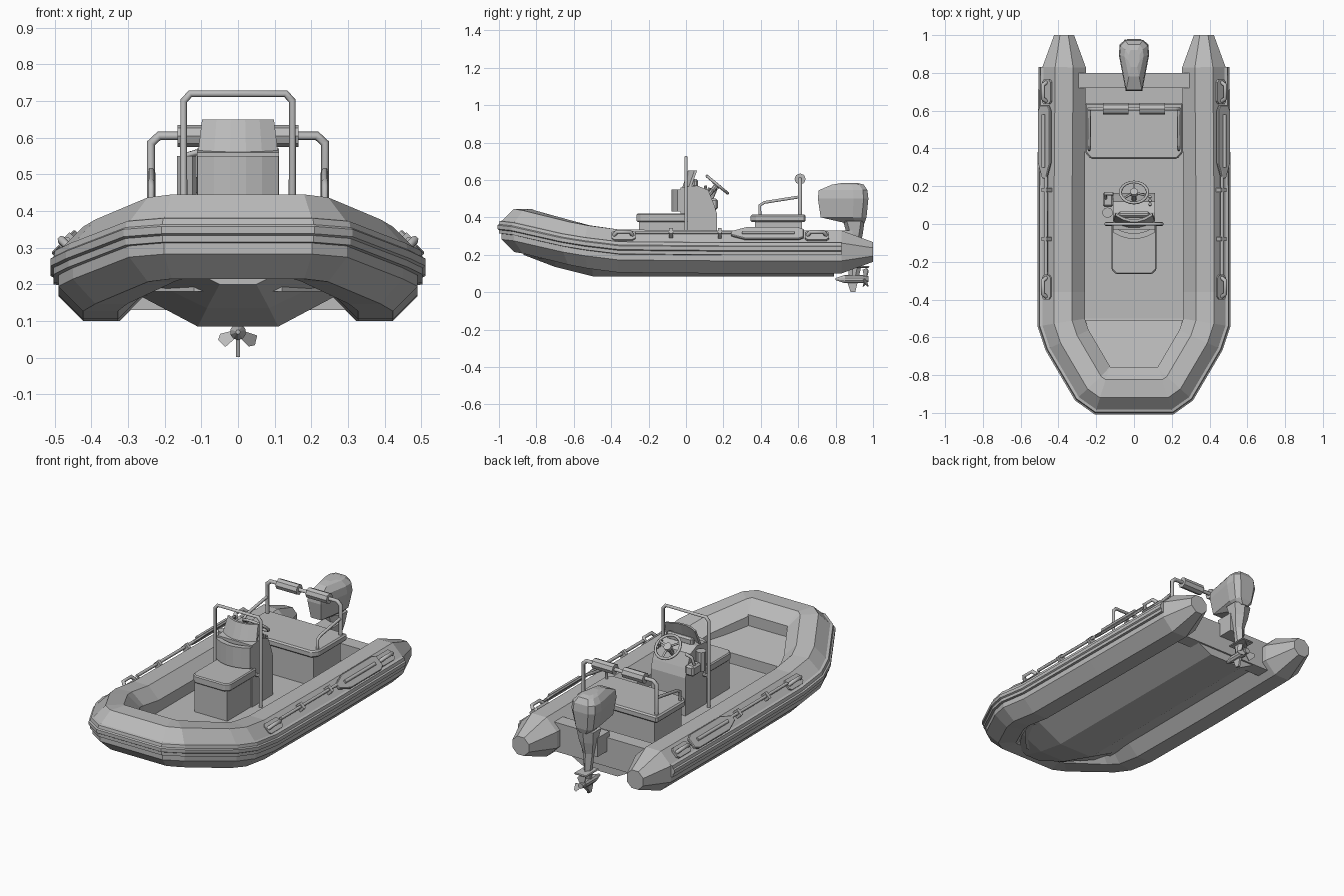
import bpy, bmesh, math
from mathutils import Vector, Matrix

if "Cube" in bpy.data.objects:
    bpy.data.objects.remove(bpy.data.objects["Cube"])

GREY = (0.5, 0.5, 0.5, 1)
mat = bpy.data.materials.new("plain grey")
mat.use_nodes = True
mat.diffuse_color = GREY
mat.node_tree.nodes["Principled BSDF"].inputs["Base Color"].default_value = GREY


def link(name, data, mirror=False):
    ob = bpy.data.objects.new(name, data)
    data.materials.append(mat)
    bpy.context.collection.objects.link(ob)
    if mirror:
        ob.modifiers.new("mirror", "MIRROR")
    return ob


def finish(name, bm, mirror=False, bevel=0):
    bmesh.ops.recalc_face_normals(bm, faces=bm.faces)
    me = bpy.data.meshes.new(name)
    bm.to_mesh(me)
    bm.free()
    ob = link(name, me, mirror)
    if bevel:
        b = ob.modifiers.new("bevel", "BEVEL")
        b.width, b.segments = bevel, 1
    return ob


def loft(name, rings, mirror=False, bevel=0):
    """Skin matching closed rings and cap both ends."""
    bm = bmesh.new()
    rows = [[bm.verts.new(p) for p in r] for r in rings]
    for a, b in zip(rows, rows[1:]):
        for i in range(len(a)):
            j = (i + 1) % len(a)
            bm.faces.new((a[i], a[j], b[j], b[i]))
    bm.faces.new(rows[0])
    bm.faces.new(rows[-1])
    return finish(name, bm, mirror, bevel)


def box(name, x, y, z, mirror=False, bevel=0):
    ring = lambda h: [(x[0], y[0], h), (x[1], y[0], h), (x[1], y[1], h), (x[0], y[1], h)]
    return loft(name, [ring(z[0]), ring(z[1])], mirror, bevel)


def side_prism(name, yz, half, bevel=0):
    """Extrude a side profile across the boat."""
    return loft(name, [[(s * half, y, z) for y, z in yz] for s in (-1, 1)], False, bevel)


def pipe(name, pts, r, closed=False):
    cu = bpy.data.curves.new(name, "CURVE")
    cu.dimensions, cu.bevel_depth, cu.bevel_resolution = "3D", r, 1
    cu.use_fill_caps = True
    sp = cu.splines.new("POLY")
    sp.points.add(len(pts) - 1)
    for p, co in zip(sp.points, pts):
        p.co = (*co, 1)
    sp.use_cyclic_u = closed
    return link(name, cu)


def cylinder(name, a, b, r, n=12, r2=None):
    a, b = Vector(a), Vector(b)
    d = b - a
    bm = bmesh.new()
    bmesh.ops.create_cone(bm, cap_ends=True, segments=n, radius1=r, radius2=r if r2 is None else r2,
                          depth=d.length,
                          matrix=Matrix.Translation((a + b) / 2) @ d.to_track_quat("Z", "Y").to_matrix().to_4x4())
    return finish(name, bm)


# Inflatable collar: one section mitred around a U shaped path
half = [(.37, .83, .215), (.375, .2, .215), (.375, -.36, .22), (.375, -.52, .242), (.345, -.61, .262),
        (.21, -.84, .322), (.165, -.872, .33)]
path = [Vector(p) for p in half] + [Vector((-x, y, z)) for x, y, z in reversed(half)]


def sweep(name, section, tails=()):
    rings = []
    for i, p in enumerate(path):
        a = (p - path[max(i - 1, 0)]).to_2d()
        b = (path[min(i + 1, len(path) - 1)] - p).to_2d()
        na, nb = [Vector((-d.y, d.x)).normalized() if d.length else None for d in (a, b)]
        na, nb = na or nb, nb or na
        n = (na + nb) / (1 + na.dot(nb))
        rings.append([p + Vector((n.x * u, n.y * u, v)) for u, v in section])
    for y, k in tails:
        for end, c in ((0, path[0]), (-1, path[-1])):
            ring = [Vector((c.x + s * u * k, y, c.z + v * k)) for s in [1 if c.x > 0 else -1] for u, v in section]
            rings.insert(0, ring) if end == 0 else rings.append(ring)
    return loft(name, rings)


R = .115 / math.cos(math.pi / 8)
octagon = [(R * math.cos((i + .5) * math.pi / 4), R * math.sin((i + .5) * math.pi / 4)) for i in range(8)]
sweep("inflatable_collar", octagon, [(1, .46)])
sweep("rub_strake", [(.1, -.02), (.128, -.015), (.128, .003), (.136, .008), (.136, .028),
                     (.128, .033), (.124, .05), (.1, .055)])

# Rigid hull, floor, bow deck and transom
hull = [(.79, .11, .085, .27, .17), (-.5, .11, .085, .27, .17), (-.7, .085, .135, .22, .2), (-.87, .05, .2, .1, .225)]
loft("rigid_hull", [[(-w, y, t + .03), (-w, y, t), (-b, y, z), (b, y, z), (w, y, t), (w, y, t + .03)]
                    for y, b, z, w, t in hull])
box("floor", (-.28, .28), (-.54, .78), (.17, .19))
rim = [(.285, -.51, .265), (.25, -.64, .285), (.12, -.785, .32)]
rim += [(-x, y, z) for x, y, z in reversed(rim)]
loft("bow_deck", [[(x, y, .18) for x, y, z in rim], rim])
box("transom", (-.33, .33), (.72, .8), (.13, .3))
box("engine_bracket", (-.05, .05), (.78, .89), (.22, .33))

# Rear seat
box("rear_seat_base", (-.23, .23), (.37, .62), (.18, .38))
cushion = [(-.26, .64), (-.26, .38), (-.23, .345), (.23, .345), (.26, .38), (.26, .64)]
loft("rear_seat_cushion", [[(x, y, z) for x, y in cushion] for z in (.375, .415)], bevel=.008)

# Rear roll bar with pads and braces
bar = [(.237, .61, .38), (.237, .61, .585), (.215, .61, .605)]
pipe("rear_roll_bar", bar + [(-x, y, z) for x, y, z in reversed(bar)], .012)
for s in (1, -1):
    cylinder("roll_bar_pad", (s * .03, .61, .605), (s * .165, .61, .605), .03, 8)
    pipe("seat_side_rail", [(s * .237, y, z) for y, z in ((.395, .41), (.395, .465), (.42, .48), (.61, .51))], .009)

# Console with front seat
box("front_seat_base", (-.105, .105), (-.25, 0), (.18, .38))
loft("front_seat_cushion", [[(-.12, 0, z), (-.12, -.24, z), (-.095, -.265, z), (.095, -.265, z),
                             (.12, -.24, z), (.12, 0, z)] for z in (.375, .42)], bevel=.006)
side_prism("console", [(-.03, .18), (-.03, .56), (.06, .57), (.12, .545), (.15, .47), (.165, .42), (.165, .18)], .112)


def arc_panel(name, w0, w1, z0, z1, y0, y1, depth, thick):
    rings = []
    for w, z, y in ((w0, z0, y0), (w1, z1, y1)):
        front = [(t * w, y - depth * (1 - t * t), z) for t in (-1, -.6, -.2, .2, .6, 1)]
        rings.append(front + [(x, q + thick, z) for x, q, _ in reversed(front)])
    return loft(name, rings)


arc_panel("front_backrest", .11, .11, .43, .55, -.045, -.045, .035, .03)
arc_panel("windscreen", .11, .098, .55, .65, .01, .045, .035, .014)
box("instrument_pod", (-.085, .085), (.035, .065), (.56, .605), bevel=.01)
arch = [(.148, 0, .2), (.148, 0, .7), (.13, 0, .72)]
pipe("console_grab_arch", arch + [(-x, y, z) for x, y, z in reversed(arch)], .01)
for s in (1, -1):
    cylinder("arch_foot_mount", (s * .1, 0, .38), (s * .15, 0, .38), .01, 8)

# Steering wheel on a tilted column
hub = Vector((0, .167, .575))
axis = Vector((0, .64, .77))
up = Vector((0, -.77, .64))
ring = [hub + .072 * (Vector((1, 0, 0)) * math.cos(a) + up * math.sin(a))
        for a in [i * math.tau / 20 for i in range(20)]]
pipe("steering_wheel_rim", ring, .008, True)
cylinder("steering_hub", hub - axis * .012, hub + axis * .008, .022)
cylinder("steering_column", hub - axis * .09, hub, .013, 8)
for i in (1, 8, 15):
    pipe("steering_spoke", [hub, ring[i]], .006)

# Throttle and small switches
box("throttle_box", (-.165, -.11), (.09, .17), (.44, .5), bevel=.01)
pipe("throttle_lever", [(-.15, .13, .48), (-.15, .16, .55), (-.11, .16, .56)], .009)
cylinder("side_canister", (-.14, .06, .44), (-.14, .06, .55), .028, 10)
for i in range(3):
    cylinder("console_switch", (.085, .1 + i * .02, .54), (.085, .106 + i * .02, .57 - i * .012), .008, 8)

# Fittings on the outer upper facet of the collar
root = Vector((.457, 0, .297))
across, out = Vector((.707, 0, -.707)), Vector((.707, 0, .707))


def on_tube(u, y, h, s):
    p = root + across * u + out * h
    return (s * p.x, y, p.z)


blade = [(.015, .24), (.045, .32), (.045, .6), (.03, .63)]
outline = blade + [(-u, y) for u, y in reversed(blade)]
for s in (1, -1):
    loft("paddle_blade", [[on_tube(u, y, h, s) for u, y in outline] for h in (.014, .03)], bevel=.004)
    pipe("paddle_rib", [on_tube(0, y, .032, s) for y in (.3, .58)], .01)
    pipe("paddle_shaft", [on_tube(-.01, y, .022, s) for y in (-.27, .28)], .009)
    for y in (.18, -.08):
        loft("paddle_clip", [[on_tube(u, q, h, s) for u, q in
                              ((-.03, y - .01), (.012, y - .01), (.012, y + .01), (-.03, y + .01))]
                             for h in (-.002, .034)])
    for y in (.7, -.335):
        pad = [(-.032, -.05), (-.02, -.064), (.02, -.064), (.032, -.05)]
        pad += [(u, -v) for u, v in reversed(pad)]
        loft("handle_patch", [[on_tube(u, y + v, h, s) for u, v in pad] for h in (-.002, .012)])
        pipe("grab_handle", [on_tube(0, y + v, h, s) for v, h in
                             ((-.05, .01), (-.035, .036), (.035, .036), (.05, .01))], .011)

# Outboard engine
cowl = [(.37, .03, .85, .955, .6), (.4, .06, .72, .965, .9), (.5, .08, .705, .975, 1),
        (.545, .075, .71, .97, .95), (.575, .05, .78, .95, .8), (.583, .03, .83, .92, .7)]
rings = []
for z, w, y0, y1, k in cowl:
    right = [(w * .55, y0, z), (w, y1 - .08 * k, z), (w * .95, y1 - .025, z), (w * .6, y1, z)]
    rings.append(right + [(-x, y, q) for x, y, q in reversed(right)])
loft("engine_cowling", rings)
leg = [(.38, .055, .84, .955), (.31, .045, .86, .945), (.24, .03, .87, .93), (.13, .018, .87, .935), (.06, .012, .87, .92)]
loft("engine_leg", [[(0, a, z), (w, a + .02, z), (w, b - .02, z), (0, b, z), (-w, b - .02, z), (-w, a + .02, z)]
                    for z, w, a, b in leg])
box("cavitation_plate", (-.04, .04), (.86, .98), (.13, .14), bevel=.004)
cylinder("gear_housing", (0, .85, .07), (0, .95, .07), .022, 10)
cylinder("gear_nose", (0, .85, .07), (0, .8, .07), .022, 10, .006)
side_prism("skeg", [(.86, .06), (.92, .06), (.905, .002), (.88, .002)], .006)
cylinder("propeller_hub", (0, .94, .07), (0, .975, .07), .016, 10)
for a in (90, 210, 330):
    turn = Matrix.Translation((0, .958, .07)) @ Matrix.Rotation(math.radians(90 - a), 4, "Y")
    shape = [(-.01, -.006, .01), (.01, .006, .01), (.02, .014, .045), (.008, .006, .058), (-.018, -.014, .05)]
    loft("propeller_blade", [[turn @ Vector((x, y + t, z)) for x, y, z in shape] for t in (0, .005)])
